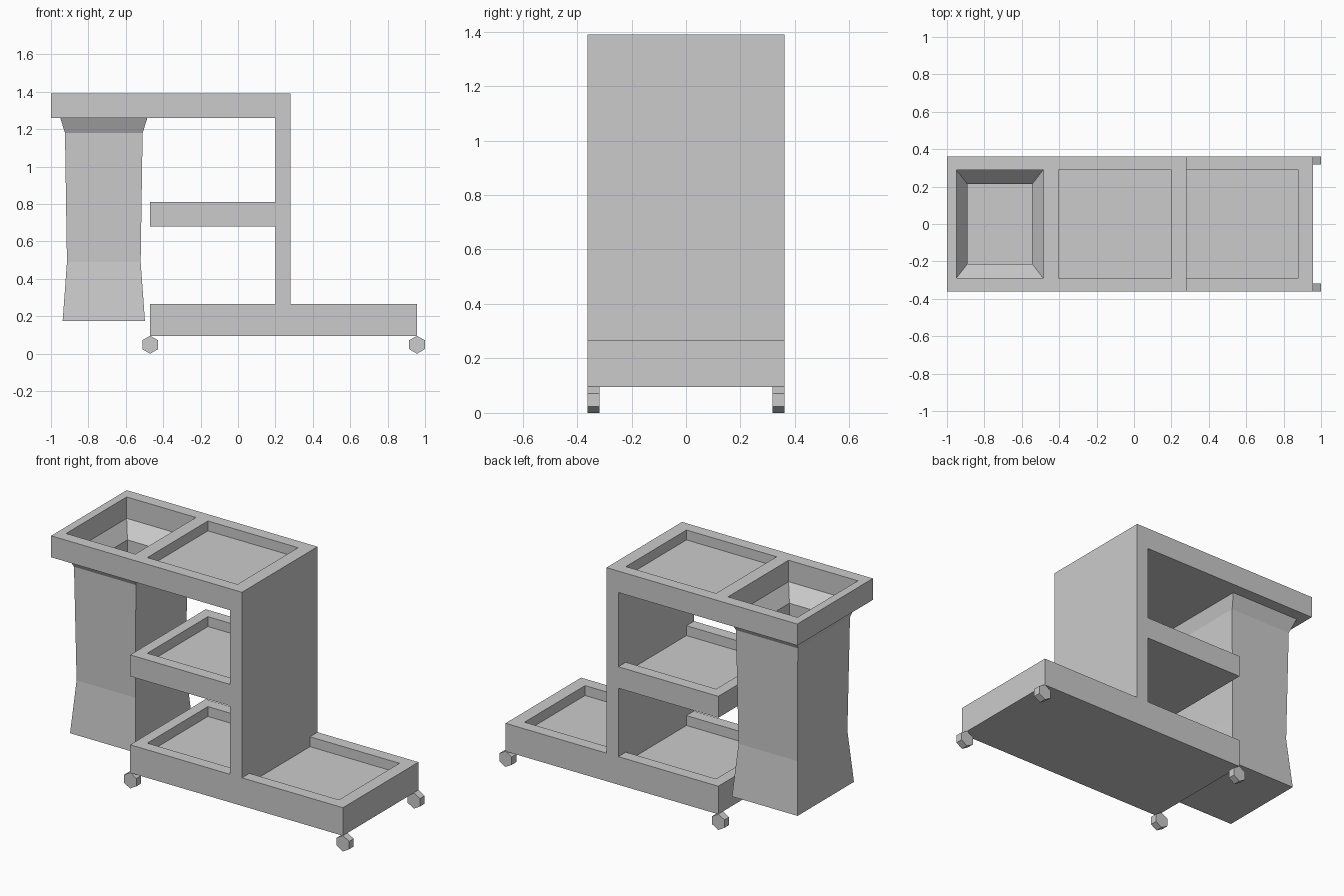
import bpy, bmesh, math
from mathutils import Matrix

if "Cube" in bpy.data.objects:
    bpy.data.objects.remove(bpy.data.objects["Cube"])

HALF_Y, REC_Y = 0.362, 0.29
COL0, COL1 = 0.20, 0.28
YS = [-HALF_Y, -REC_Y, REC_Y, HALF_Y]


def finish(bm, name):
    bmesh.ops.remove_doubles(bm, verts=bm.verts, dist=1e-5)
    bmesh.ops.recalc_face_normals(bm, faces=bm.faces)
    me = bpy.data.meshes.new(name)
    bm.to_mesh(me)
    bm.free()
    ob = bpy.data.objects.new(name, me)
    bpy.context.collection.objects.link(ob)
    return ob


def quad(bm, *pts):
    bm.faces.new([bm.verts.new(p) for p in pts])


def flat(bm, x0, x1, y0, y1, z):
    quad(bm, (x0, y0, z), (x1, y0, z), (x1, y1, z), (x0, y1, z))


def wall(bm, ax, ay, bx, by, z0, z1):
    quad(bm, (ax, ay, z0), (bx, by, z0), (bx, by, z1), (ax, ay, z1))


def tray(name, x0, x1, z0, z1, recesses):
    """Slab with rectangular recesses (start, end, depth); depth None cuts through."""
    bm = bmesh.new()
    xs = sorted({x0, x1, *[v for r in recesses for v in r[:2]]})
    cuts = {r[0]: r[2] for r in recesses}
    for a, b in zip(xs, xs[1:]):
        for y in (-HALF_Y, HALF_Y):
            wall(bm, a, y, b, y, z0, z1)
        for i, (c, d) in enumerate(zip(YS, YS[1:])):
            recessed = i == 1 and a in cuts
            if not recessed:
                flat(bm, a, b, c, d, z0)
                flat(bm, a, b, c, d, z1)
                continue
            through = cuts[a] is None
            floor = z0 if through else z1 - cuts[a]
            if not through:
                flat(bm, a, b, c, d, z0)
                flat(bm, a, b, c, d, floor)
            for y in (c, d):
                wall(bm, a, y, b, y, floor, z1)
            wall(bm, a, c, a, d, floor, z1)
            if b != x1:                       # otherwise the column closes it
                wall(bm, b, c, b, d, floor, z1)
    for x in (x0, x1):
        for c, d in zip(YS, YS[1:]):
            wall(bm, x, c, x, d, z0, z1)
    return finish(bm, name)


def box(name, x0, x1, y0, y1, z0, z1):
    bm = bmesh.new()
    m = Matrix.Translation(((x0 + x1) / 2, (y0 + y1) / 2, (z0 + z1) / 2))
    m = m @ Matrix.Diagonal((x1 - x0, y1 - y0, z1 - z0, 1))
    bmesh.ops.create_cube(bm, size=1, matrix=m)
    return finish(bm, name)


# Trays and upright panel
tray("top_tray", -1.0, COL1, 1.26, 1.39,
     [(-0.95, -0.485, None), (-0.405, COL0, 0.06)])
tray("middle_shelf", -0.47, COL0, 0.68, 0.81, [(-0.405, COL0, 0.06)])
tray("base_tray", -0.47, 0.957, 0.095, 0.265,
     [(-0.405, COL0, 0.06), (COL1, 0.88, 0.06)])
box("upright_panel", COL0, COL1, -HALF_Y, HALF_Y, 0.265, 1.26)

# Hanging bag: inner floor, up to the rim, down the outside (half x, half y, z)
rings = [(0.173, 0.213, 0.21), (0.173, 0.213, 1.175), (0.2325, 0.29, 1.26),
         (0.2075, 0.25, 1.18), (0.197, 0.24, 0.49), (0.22, 0.27, 0.175)]
bm = bmesh.new()
loops = [[bm.verts.new((-0.7175 + sx * hx, sy * hy, z))
          for sx, sy in ((-1, -1), (1, -1), (1, 1), (-1, 1))] for hx, hy, z in rings]
for lo, hi in zip(loops, loops[1:]):
    for i in range(4):
        j = (i + 1) % 4
        bm.faces.new((lo[i], lo[j], hi[j], hi[i]))
bm.faces.new(loops[0])
bm.faces.new(loops[-1])
finish(bm, "hanging_bag")

# Hexagonal wheels
R, W = 0.048, 0.044
for xn, x in (("left", -0.47), ("right", 0.957)):
    for yn, s in (("front", -1), ("back", 1)):
        bm = bmesh.new()
        m = Matrix.Translation((x, s * (HALF_Y - W / 2), R)) @ Matrix.Rotation(math.pi / 2, 4, 'X')
        # orient a corner straight up
        m = m @ Matrix.Rotation(math.pi / 2, 4, 'Z')
        bmesh.ops.create_cone(bm, cap_ends=True, segments=6, radius1=R, radius2=R,
                              depth=W, matrix=m)
        if max(v.co.z for v in bm.verts) < 2 * R - 0.002:
            bmesh.ops.rotate(bm, verts=bm.verts, cent=(x, 0, R),
                             matrix=Matrix.Rotation(math.pi / 6, 3, 'Y'))
        finish(bm, f"{yn}_{xn}_wheel")
